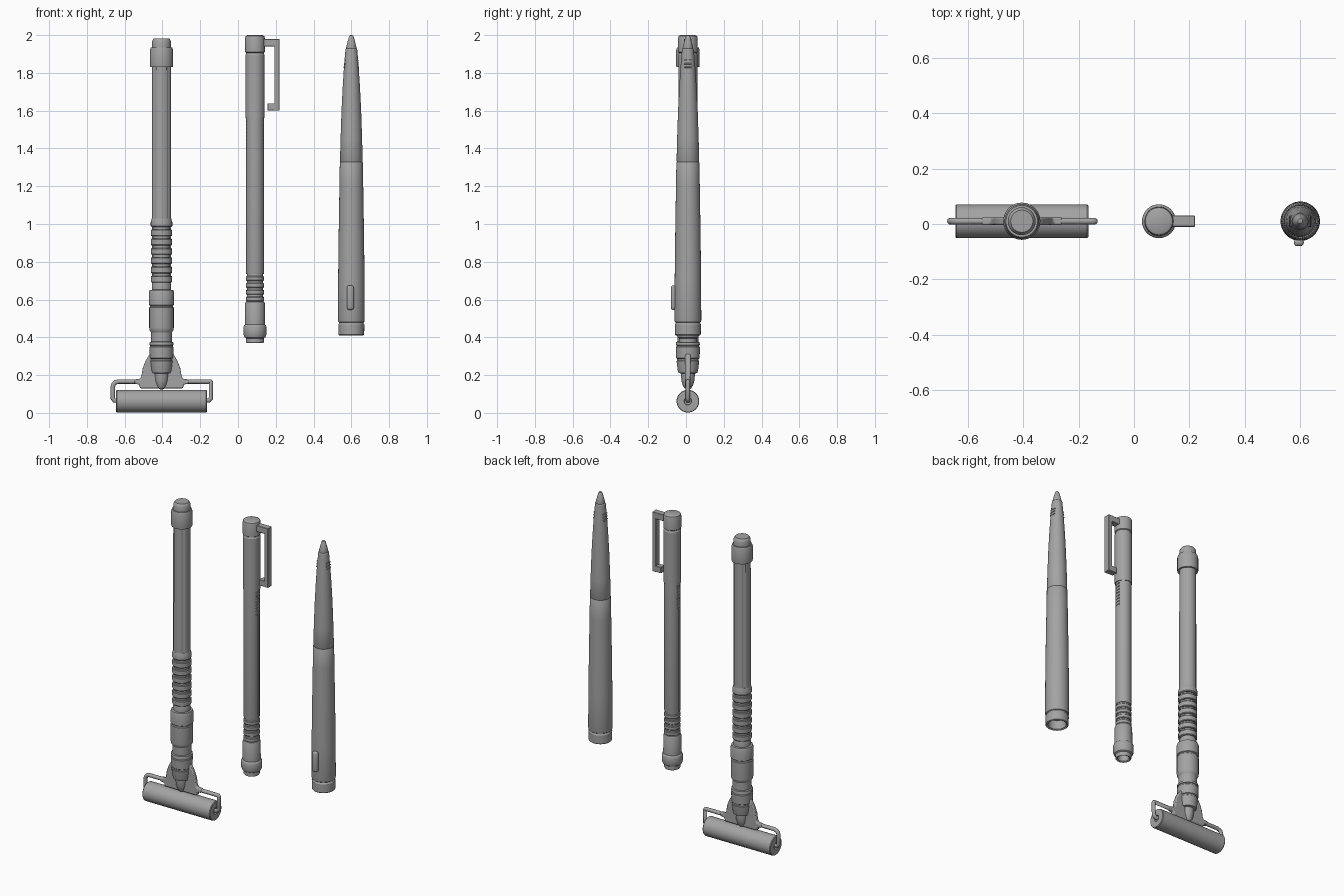
import bpy, bmesh, math
from mathutils import Matrix, Vector

if "Cube" in bpy.data.objects:
    bpy.data.objects.remove(bpy.data.objects["Cube"])

CY = 0.01                      # common depth of all three tools
X1, X2, X3 = -0.405, 0.09, 0.60

grey = bpy.data.materials.new("dark_grey")
grey.diffuse_color = (0.37, 0.37, 0.37, 1)
grey.use_nodes = True
grey.node_tree.nodes["Principled BSDF"].inputs["Base Color"].default_value = grey.diffuse_color


def finish(name, bm, loc, angle=30):
    bmesh.ops.recalc_face_normals(bm, faces=bm.faces)
    me = bpy.data.meshes.new(name)
    bm.to_mesh(me)
    bm.free()
    me.materials.append(grey)
    ob = bpy.data.objects.new(name, me)
    bpy.context.collection.objects.link(ob)
    ob.location = loc
    bpy.ops.object.select_all(action='DESELECT')
    bpy.context.view_layer.objects.active = ob
    ob.select_set(True)
    bpy.ops.object.shade_smooth_by_angle(angle=math.radians(angle))
    return ob


def lathe(name, profile, x, z=0, seg=48, shape=None, axis_x=False):
    """Spin (radius, height) points; shape(angle) scales the radius."""
    bm = bmesh.new()
    rings = []
    for r, h in profile:
        ring = []
        for i in range(seg):
            a = 2 * math.pi * i / seg
            k = r * (shape(a) if shape else 1)
            ring.append(bm.verts.new((k * math.cos(a), k * math.sin(a), h)))
        rings.append(ring)
    for a, b in zip(rings, rings[1:]):
        for i in range(seg):
            j = (i + 1) % seg
            bm.faces.new((a[i], a[j], b[j], b[i]))
    bm.faces.new(rings[0])
    bm.faces.new(rings[-1])
    if axis_x:
        bm.transform(Matrix.Rotation(math.pi / 2, 4, 'Y'))
    return finish(name, bm, (x, CY, z))


def box(name, center, size, bevel=0.004, seg=2):
    bm = bmesh.new()
    bmesh.ops.create_cube(bm, size=1)
    bmesh.ops.scale(bm, vec=Vector(size), verts=bm.verts)
    bmesh.ops.bevel(bm, geom=bm.edges[:], offset=bevel, segments=seg, affect='EDGES', profile=0.5)
    return finish(name, bm, center)


def ribs(z0, z1, n, r_out, r_in, fill=0.65):
    """Profile of n rings between two heights, going up."""
    pts, p = [], (z1 - z0) / n
    for i in range(n):
        a, b = z0 + p * i, z0 + p * (i + fill)
        pts += [(r_in, a), (r_out - .003, a), (r_out, a + .004), (r_out, b - .004),
                (r_out - .003, b), (r_in, b)]
    return pts + [(r_in, z1)]


def grooved(a):
    # four shallow lengthwise channels
    return 0.95 if any(abs((a - math.radians(d) + math.pi) % (2 * math.pi) - math.pi) < .14
                       for d in (45, 135, 225, 315)) else 1.0


# ---- roller tool ----
lathe("roller_drum", [(.018, -.23), (.02, -.24), (.057, -.24), (.06, -.236),
                      (.06, .236), (.057, .24), (.02, .24), (.018, .23)],
      X1, .062, axis_x=True)
lathe("roller_end_cap", [(.061, 1.83), (.062, 1.835), (.062, 1.92), (.057, 1.935), (.05, 1.935),
                         (.05, 1.965), (.046, 1.975), (.04, 1.983)], X1)
lathe("roller_shaft", [(.051, 1.0), (.05, 1.84)], X1, seg=64, shape=grooved)
lathe("roller_grip", ribs(.69, .985, 6, .056, .045, .72) +
      [(.053, .985), (.057, .99), (.057, 1.01), (.051, 1.03)], X1)
for s in (-1, 1):
    box("grip_spine", (X1 + s * .045, CY, .84), (.012, .02, .31))
lathe("roller_collar", [(.05, .365), (.055, .37), (.055, .425), (.064, .44), (.065, .45),
                        (.065, .558), (.06, .562), (.06, .568), (.067, .572), (.067, .635),
                        (.062, .65), (.051, .652), (.051, .675), (.045, .695)], X1)
lathe("roller_socket", [(.035, .208), (.05, .212), (.054, .225), (.06, .275), (.057, .278),
                        (.057, .286), (.062, .29), (.064, .348), (.06, .352), (.06, .358),
                        (.064, .36), (.062, .374), (.05, .38)], X1)
lathe("socket_tip", [(.006, .124), (.018, .13), (.027, .145), (.034, .17), (.037, .2),
                     (.037, .23)], X1)

# flared yoke plate
half = [(.05, .32), (.064, .31), (.085, .275), (.1, .235), (.106, .195), (.114, .18),
        (.145, .177), (.145, .155), (.118, .15), (.114, .13)]
bm = bmesh.new()
outline = [(x, z) for x, z in half] + [(-x, z) for x, z in reversed(half)]
f = bm.faces.new([bm.verts.new((x, -.014, z)) for x, z in outline])
ext = bmesh.ops.extrude_face_region(bm, geom=[f])
bmesh.ops.translate(bm, vec=(0, .028, 0),
                    verts=[v for v in ext['geom'] if isinstance(v, bmesh.types.BMVert)])
yoke = finish("roller_yoke", bm, (X1, CY, 0))
m = yoke.modifiers.new("soft_edges", 'BEVEL')
m.width, m.segments = .006, 2

# bent wire arms
for s, bend, end, name in ((-1, .03, .258, "left_arm"), (1, .006, .262, "right_arm")):
    pts = [(.1, .166), (end - bend, .166)]
    pts += [(end - bend + bend * math.sin(t), .166 - bend + bend * math.cos(t))
            for t in (math.pi / 6, math.pi / 3, math.pi / 2)]
    pts += [(end, .078), (.25, .065), (.2, .065)]
    cu = bpy.data.curves.new(name, 'CURVE')
    cu.dimensions, cu.bevel_depth, cu.bevel_resolution, cu.use_fill_caps = '3D', .012, 4, True
    cu.materials.append(grey)
    sp = cu.splines.new('POLY')
    sp.points.add(len(pts) - 1)
    for p, (x, z) in zip(sp.points, pts):
        p.co = (s * x, 0, z, 1)
    ob = bpy.data.objects.new(name, cu)
    ob.location = (X1, CY, 0)
    bpy.context.collection.objects.link(ob)

# ---- clip pen ----
lathe("clip_pen_cap", [(.046, 1.905), (.052, 1.91), (.052, 1.985), (.049, 1.995), (.04, 2.0)], X2)
lathe("clip_pen_upper_barrel", [(.047, 1.56), (.051, 1.56), (.051, 1.895), (.048, 1.9),
                                (.046, 1.91)], X2)
lathe("clip_pen_barrel", [(.046, .735), (.047, .74), (.047, 1.57)], X2)
lathe("clip_pen_rings", ribs(.59, .735, 4, .048, .042, .7), X2)
lathe("clip_pen_nose", [(.03, .42), (.034, .375), (.044, .37), (.047, .375), (.047, .395),
                        (.055, .4), (.061, .415), (.061, .455), (.057, .464), (.053, .467),
                        (.052, .58), (.048, .588), (.042, .59)], X2)
box("clip_top_arm", (X2 + .084, CY, 1.96), (.085, .04, .04), .002, 1)
box("clip_bar", (X2 + .116, CY, 1.79), (.027, .04, .38), .002, 1)
box("clip_foot", (X2 + .098, CY, 1.62), (.063, .04, .038), .002, 1)
for s in (-1, 1):
    box("barrel_seam", (X2 + s * .0445, CY, 1.07), (.007, .006, .66), .001, 1)
    for i in range(8):
        box("side_ridge", (X2 + s * .042, CY, 1.405 + i * .02), (.013, .034, .01), .002, 1)

# ---- tapered pen ----
lathe("tapered_pen_end_ring", [(.05, .47), (.054, .415), (.064, .41), (.068, .414),
                               (.069, .468), (.065, .474), (.064, .49)], X3)
lathe("tapered_pen_body", [(.064, .478), (.069, .482), (.071, .49), (.07, .7), (.067, .95),
                           (.063, 1.2), (.061, 1.325), (.058, 1.33)], X3)
lathe("tapered_pen_cap", [(.058, 1.328), (.06, 1.332), (.057, 1.45), (.052, 1.6), (.046, 1.72),
                          (.039, 1.83), (.035, 1.88), (.031, 1.925), (.027, 1.93)], X3)
lathe("tapered_pen_tip", [(.026, 1.925), (.028, 1.932), (.021, 1.96), (.013, 1.99),
                          (.009, 1.998), (.004, 2.0)], X3)
box("tapered_pen_button", (X3 - .005, -.066, .61), (.036, .028, .13), .012, 3)
for s in (-1, 1):
    for i in range(3):
        z = 1.83 + i * .018
        box("cap_ridge", (X3 + s * (.033 - i * .002), CY, z), (.016, .04, .008), .002, 1)
